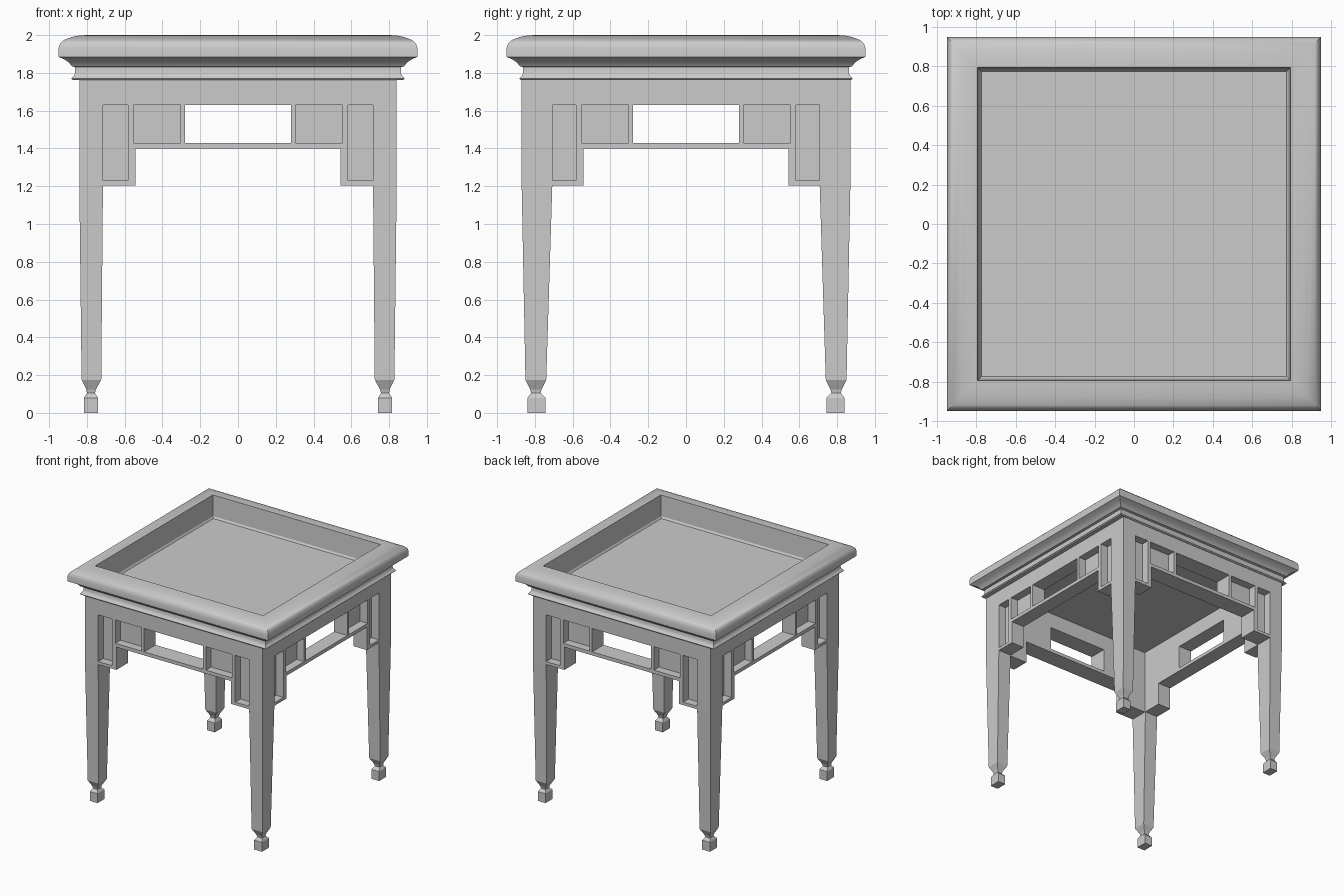
import bpy, bmesh
from math import pi, radians
from mathutils import Matrix

if "Cube" in bpy.data.objects:
    bpy.data.objects.remove(bpy.data.objects["Cube"])


def finish(bm, name):
    bmesh.ops.recalc_face_normals(bm, faces=bm.faces)
    mesh = bpy.data.meshes.new(name)
    bm.to_mesh(mesh)
    bm.free()
    ob = bpy.data.objects.new(name, mesh)
    bpy.context.collection.objects.link(ob)
    return ob


def stack(name, rings):
    """Join rectangular rings (x0, x1, y0, y1, z) into one closed solid."""
    bm = bmesh.new()
    loops = [[bm.verts.new(p) for p in ((a, c, z), (b, c, z), (b, d, z), (a, d, z))]
             for a, b, c, d, z in rings]
    for lo, hi in zip(loops, loops[1:]):
        for i in range(4):
            j = (i + 1) % 4
            bm.faces.new((lo[i], lo[j], hi[j], hi[i]))
    bm.faces.new(loops[0])
    bm.faces.new(loops[-1])
    return finish(bm, name)


# Tray top: moulding profile (half width, z) from tray floor over the rim to the underside
profile = [(0.775, 1.81), (0.785, 1.825), (0.795, 2.0), (0.84, 1.998), (0.88, 1.99),
           (0.92, 1.975), (0.942, 1.955), (0.95, 1.93), (0.95, 1.885), (0.92, 1.872),
           (0.895, 1.855), (0.88, 1.835), (0.862, 1.83), (0.862, 1.80),
           (0.868, 1.785), (0.882, 1.77), (0.875, 1.762)]
top = stack("tray_top", [(-w, w, -w, w, z) for w, z in profile])
bpy.context.view_layer.objects.active = top
top.select_set(True)
bpy.ops.object.shade_smooth_by_angle(angle=radians(30))
top.select_set(False)

# Tapered legs with a pinched ankle and block foot, one mirrored to four corners
leg_rings = [(0.742, 0.815, 0.745, 0.84, 0.0), (0.742, 0.815, 0.745, 0.84, 0.08),
             (0.757, 0.80, 0.77, 0.82, 0.105), (0.752, 0.803, 0.765, 0.825, 0.125),
             (0.724, 0.828, 0.74, 0.85, 0.175), (0.715, 0.84, 0.708, 0.87, 1.2),
             (0.715, 0.84, 0.708, 0.87, 1.765)]
for side, sx in (("left", -1), ("right", 1)):
    for end, sy in (("front", -1), ("back", 1)):
        stack(f"{end}_{side}_leg",
              [(a * sx, b * sx, c * sy, d * sy, z) for a, b, c, d, z in leg_rings])


# Stepped apron with a central opening and shallow pockets on the outer face
def apron(name, angle, half, outer, thick):
    outline = [(-half, 1.765), (-half, 1.205), (-0.543, 1.205), (-0.543, 1.40),
               (0.543, 1.40), (0.543, 1.205), (half, 1.205), (half, 1.765)]
    bm = bmesh.new()
    face = bm.faces.new([bm.verts.new((x, -outer, z)) for x, z in outline])
    ext = bmesh.ops.extrude_face_region(bm, geom=[face])["geom"]
    bmesh.ops.translate(bm, vec=(0, thick, 0),
                        verts=[v for v in ext if isinstance(v, bmesh.types.BMVert)])
    ob = finish(bm, name)

    # Cutter boxes: x0, x1, z0, z1, depth
    cuts = [(-0.28, 0.28, 1.43, 1.63, thick + 0.1)]
    for s in (-1, 1):
        cuts += [(s * 0.305, s * 0.553, 1.43, 1.63, 0.07),
                 (s * 0.583, s * 0.76, 1.23, 1.63, 0.07)]
    bm = bmesh.new()
    for x0, x1, z0, z1, depth in cuts:
        y0, y1 = -outer - 0.05, -outer + depth
        bmesh.ops.create_cube(bm, size=1, matrix=Matrix.Translation(
            ((x0 + x1) / 2, (y0 + y1) / 2, (z0 + z1) / 2))
            @ Matrix.Diagonal((abs(x1 - x0), y1 - y0, z1 - z0, 1)))
    cutter = finish(bm, name + "_cutter")
    cutter.hide_render = True

    mod = ob.modifiers.new("openings", 'BOOLEAN')
    mod.operation, mod.solver, mod.object = 'DIFFERENCE', 'EXACT', cutter
    bpy.context.view_layer.objects.active = ob
    bpy.ops.object.modifier_apply(modifier=mod.name)
    bpy.data.objects.remove(cutter)
    ob.data.transform(Matrix.Rotation(angle, 4, 'Z'))


apron("front_apron", 0, 0.715, 0.87, 0.155)
apron("right_apron", pi / 2, 0.708, 0.84, 0.125)
apron("back_apron", pi, 0.715, 0.87, 0.155)
apron("left_apron", -pi / 2, 0.708, 0.84, 0.125)
